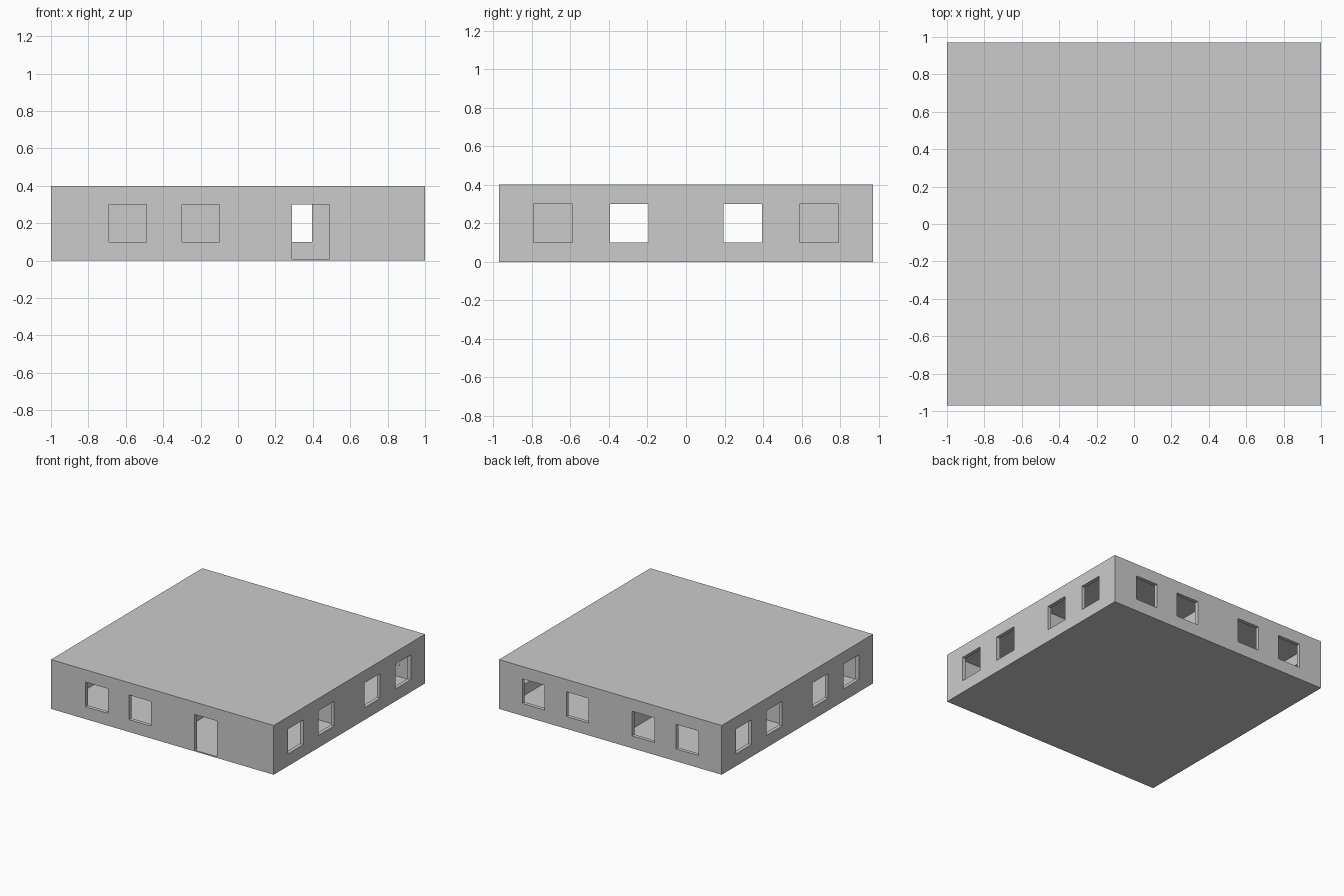
import bpy
from mathutils import Vector

if "Cube" in bpy.data.objects:
    bpy.data.objects.remove(bpy.data.objects["Cube"])

W, D, H = 2.0, 1.94, 0.4      # overall size
T, S = 0.03, 0.01             # wall thickness, slab thickness
OPEN = 0.2                    # width of every opening
SILL, HEAD = 0.1, 0.3


def box(name, lo, hi):
    lo, hi = Vector(lo), Vector(hi)
    bpy.ops.mesh.primitive_cube_add(size=1, location=(lo + hi) / 2)
    ob = bpy.context.object
    ob.name = name
    ob.scale = hi - lo
    bpy.ops.object.transform_apply(location=False, rotation=False, scale=True)
    return ob


def wall(name, axis, pos, start, end, windows=(), doors=()):
    """Wall running along axis 'x' or 'y', centred on pos, with openings cut out."""
    def span(name, a, b, half, z0, z1):
        if axis == 'x':
            return box(name, (a, pos - half, z0), (b, pos + half, z1))
        return box(name, (pos - half, a, z0), (pos + half, b, z1))

    ob = span(name, start, end, T / 2, S, H - S)
    openings = [(c, SILL) for c in windows] + [(c, 0.0) for c in doors]
    for c, bottom in openings:
        cutter = span("opening_cutter", c - OPEN / 2, c + OPEN / 2, T, bottom, HEAD)
        cutter.hide_render = True
        mod = ob.modifiers.new("opening", 'BOOLEAN')
        mod.operation = 'DIFFERENCE'
        mod.solver = 'EXACT'
        mod.object = cutter
        bpy.context.view_layer.objects.active = ob
        bpy.ops.object.modifier_apply(modifier=mod.name)
        bpy.data.objects.remove(cutter, do_unlink=True)
    return ob


X, Y = W / 2, D / 2
four = (-0.69, -0.295, 0.295, 0.69)

# floor and flat roof
box("floor", (-X, -Y, 0), (X, Y, S))
box("roof", (-X, -Y, H - S), (X, Y, H))

# outer walls
wall("front_wall", 'x', -Y + T / 2, -X, X, windows=(-0.59, -0.2), doors=(0.39,))
wall("back_wall", 'x', Y - T / 2, -X, X, windows=four)
for name, side in (("left_wall", -1), ("right_wall", 1)):
    wall(name, 'y', side * (X - T / 2), -Y + T, Y - T, windows=four)

# partitions dividing the inside into four rooms joined by doorways
wall("cross_partition", 'x', 0, -X + T, X - T, doors=(0.39,))
wall("front_partition", 'y', 0, -Y + T, -T / 2, doors=(-0.295,))
wall("back_partition", 'y', 0, T / 2, Y - T, doors=(0.295,))
